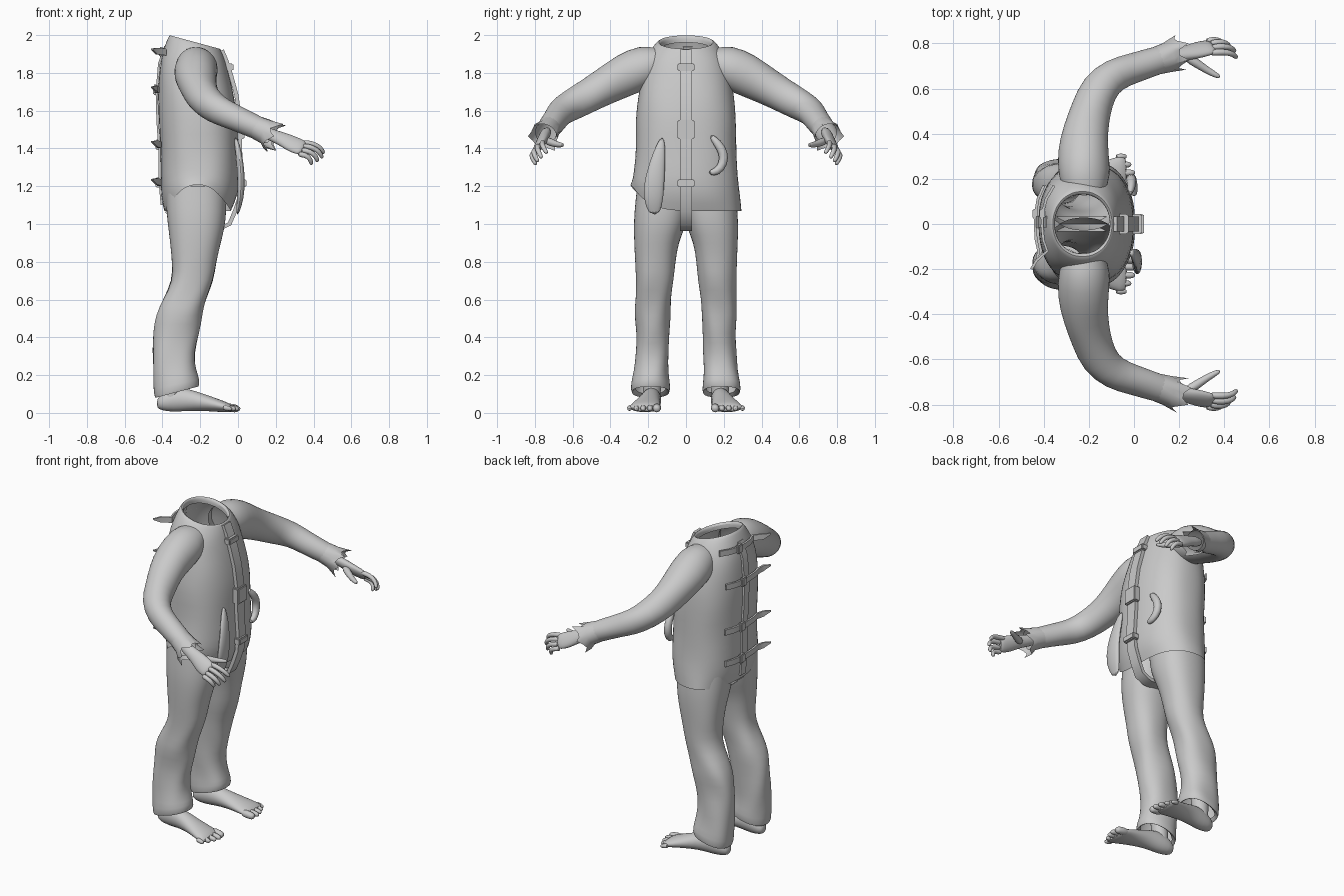
import bpy, bmesh, math, random
from mathutils import Vector

if "Cube" in bpy.data.objects:
    bpy.data.objects.remove(bpy.data.objects["Cube"])

random.seed(4)
GREY = bpy.data.materials.new("plain grey")
GREY.diffuse_color = (0.59, 0.59, 0.59, 1)
GREY.use_nodes = True
GREY.node_tree.nodes["Principled BSDF"].inputs["Base Color"].default_value = GREY.diffuse_color
Z = Vector((0, 0, 1))


def finish(name, bm, smooth=True, subdiv=0):
    bmesh.ops.recalc_face_normals(bm, faces=bm.faces)
    me = bpy.data.meshes.new(name)
    bm.to_mesh(me)
    bm.free()
    ob = bpy.data.objects.new(name, me)
    bpy.context.collection.objects.link(ob)
    me.materials.append(GREY)
    if subdiv:
        ob.modifiers.new("round", 'SUBSURF').levels = subdiv
        ob.modifiers["round"].render_levels = subdiv
    if smooth:
        bpy.context.view_layer.objects.active = ob
        ob.select_set(True)
        bpy.ops.object.shade_smooth_by_angle(angle=math.radians(55))
        ob.select_set(False)
    return ob


def skin(name, rings, caps=(False, False), smooth=True, subdiv=1):
    """Join rings of points into one surface."""
    bm = bmesh.new()
    vs = [[bm.verts.new(p) for p in r] for r in rings]
    n = len(vs[0])
    for a, b in zip(vs, vs[1:]):
        for i in range(n):
            j = (i + 1) % n
            bm.faces.new((a[i], a[j], b[j], b[i]))
    if caps[0]:
        bm.faces.new(vs[0])
    if caps[1]:
        bm.faces.new(vs[-1])
    return finish(name, bm, smooth, subdiv)


def power(v, e):
    return math.copysign(abs(v) ** (2 / e), v)


def tangents(pts):
    last = len(pts) - 1
    return [(pts[min(i + 1, last)] - pts[max(i - 1, 0)]).normalized() for i in range(len(pts))]


def tube_rings(path, radii, n=10, up=Z, s=1, wob=0):
    """Rings along a path; radii are numbers or (across, along-up) pairs."""
    pts = [Vector(p) for p in path]
    rings = []
    for k, (p, t, r) in enumerate(zip(pts, tangents(pts), radii)):
        a, b = r if isinstance(r, tuple) else (r, r)
        side = t.cross(Vector(up)).normalized()
        top = side.cross(t)
        ring = []
        for i in range(n):
            u = 2 * math.pi * i / n
            f = 1 + wob * math.sin(3 * u + 2.3 * k)
            q = p + side * a * f * math.cos(u) + top * b * f * math.sin(u)
            ring.append(Vector((q.x, q.y * s, q.z)))
        rings.append(ring)
    return rings


def ribbon(name, path, width, thick, across):
    """Flat strap following a path; widths may vary along it."""
    pts = [Vector(p) for p in path]
    w = Vector(across)
    rings = []
    for i, (p, t) in enumerate(zip(pts, tangents(pts))):
        h = (width[i] if isinstance(width, list) else width) / 2
        nrm = t.cross(w).normalized() * thick / 2
        rings.append([p + w * h + nrm, p + w * h - nrm, p - w * h - nrm, p - w * h + nrm])
    return skin(name, rings, (True, True), True, 0)


def box(name, centre, size):
    bm = bmesh.new()
    bmesh.ops.create_cube(bm, size=1)
    for v in bm.verts:
        v.co = Vector([c + q * d for c, q, d in zip(centre, v.co, size)])
    bmesh.ops.bevel(bm, geom=bm.edges[:], offset=0.006, segments=2, affect='EDGES')
    return finish(name, bm)


# Jacket body: height, back x, front x, half width, forward tilt, side hem lift
TORSO = [(1.07, -.39, -.035, .295, 0, .14), (1.15, -.41, 0, .285, 0, .09),
         (1.25, -.41, .008, .275, 0, .03), (1.4, -.41, 0, .265, 0, 0),
         (1.55, -.42, 0, .268, 0, 0), (1.68, -.425, -.02, .255, 0, 0),
         (1.78, -.42, -.045, .235, 0, 0), (1.86, -.41, -.065, .215, .005, 0),
         (1.92, -.39, -.08, .19, .02, 0), (1.955, -.37, -.09, .16, .034, 0),
         (1.967, -.36, -.095, .145, .036, 0), (1.955, -.35, -.108, .13, .036, 0),
         (1.925, -.352, -.105, .132, .036, 0)]
rings = []
for z, xb, xf, hy, tilt, lift in TORSO:
    ring = []
    for i in range(32):
        u = 2 * math.pi * i / 32
        e = 2.4 if z < 1.9 else 2.1
        c, d = power(math.cos(u), e), power(math.sin(u), e)
        f = 1 + (.012 * math.sin(5 * u + z * 22) if z < 1.8 else 0)
        ring.append(((xb + xf) / 2 + (xf - xb) / 2 * c * f, hy * d * f,
                     z - tilt * c + lift * max(0, -d) ** 3))
    rings.append(ring)
skin("jacket_body", rings)


def back_x(z, y):
    """Back surface of the jacket at a height and a side position."""
    for a, b in zip(TORSO, TORSO[1:]):
        if a[0] <= z <= b[0]:
            t = (z - a[0]) / (b[0] - a[0])
            xb, xf, hy = [a[k] + (b[k] - a[k]) * t for k in (1, 2, 3)]
            q = max(0, 1 - min(1, abs(y) / hy) ** 2.4) ** (1 / 2.4)
            return (xb + xf) / 2 - (xf - xb) / 2 * q
    return -.38


# Back fastening: centre flap and four straps with loose pointed ends
ribbon("back_flap", [(back_x(z, 0) - .006, .01, z) for z in (1.1, 1.25, 1.4, 1.55, 1.7, 1.85, 1.94)],
       .05, .012, (0, 1, 0))
for z in (1.91, 1.71, 1.42, 1.22):
    ys = (.17, .11, .05, -.01, -.07, -.12)
    path = [(min(back_x(z, y), -.34) - .014, y, z) for y in ys]
    path += [(-.43, -.16, z + .005), (-.455, -.2, z + .015)]
    ribbon("back_strap", path, [.035] * 7 + [.006], .012, (0, 0, 1))
    box("back_buckle", (back_x(z, .04) - .015, .045, z), (.025, .045, .055))

# Front strap running down and under the crotch
SPINE = [(-.085, 1.92), (-.06, 1.86), (-.035, 1.78), (-.008, 1.68), (.01, 1.55), (.01, 1.4),
         (.02, 1.25), (.012, 1.15), (-.015, 1.07), (-.045, 1.0), (-.1, .975), (-.2, .975),
         (-.3, 1.0), (-.38, 1.07)]
ribbon("front_strap", [(x, 0, z) for x, z in SPINE], .066, .022, (0, 1, 0))
for x, z, h in ((-.047, 1.83, .04), (.012, 1.5, .1), (.022, 1.215, .04)):
    box("strap_buckle", (x, 0, z), (.045, .09, h))

# Loose flap on one side, sleeve loop on the other
skin("hanging_flap", tube_rings([(-.015, -.125, 1.46), (.005, -.14, 1.38), (.018, -.165, 1.25),
                                 (.015, -.175, 1.14), (-.005, -.165, 1.045)],
                                [(.01, .01), (.035, .018), (.055, .022), (.06, .02), (.03, .008)],
                                10, (1, 0, 0)), (True, True))
skin("front_loop", tube_rings([(-.02, .13, 1.47), (-.01, .165, 1.43), (-.012, .2, 1.38),
                               (-.012, .2, 1.32), (0, .165, 1.275), (0, .12, 1.27)],
                              [(.012, .012), (.025, .02), (.028, .025), (.028, .025),
                               (.025, .02), (.015, .015)], 8, (1, 0, 0)), (True, True))

# Trouser leg: height, back x, front x, inner y, outer y
LEG = [(.13, -.42, -.23, .11, .265), (.095, -.44, -.205, .085, .29), (.15, -.445, -.205, .085, .292),
       (.22, -.45, -.22, .095, .275), (.32, -.452, -.235, .09, .268), (.42, -.45, -.205, .09, .258),
       (.52, -.435, -.19, .08, .275), (.6, -.4, -.17, .08, .268), (.7, -.345, -.13, .065, .265),
       (.8, -.35, -.115, .055, .27), (.9, -.36, -.09, .04, .275), (.98, -.37, -.07, .005, .277),
       (1.06, -.38, -.06, -.02, .275), (1.2, -.385, -.06, -.03, .26)]
# Foot: x, centre y, half width, bottom, top
FOOT = [(-.43, .175, .02, .03, .07), (-.41, .175, .042, .012, .1), (-.34, .18, .052, .003, .14),
        (-.27, .187, .052, .01, .13), (-.2, .197, .06, .01, .108), (-.12, .21, .075, .006, .08),
        (-.06, .218, .086, .002, .058), (-.03, .22, .08, .006, .042)]
# Sleeve centre line and radii
ARM = [(-.22, .14, 1.845), (-.22, .21, 1.835), (-.225, .32, 1.79), (-.215, .42, 1.735),
       (-.19, .51, 1.68), (-.155, .6, 1.635), (-.09, .665, 1.595), (0, .69, 1.555),
       (.09, .72, 1.515), (.17, .745, 1.48)]
ARM_R = [.09, .118, .115, .1, .09, .085, .075, .067, .064, .058]
# Fingers: knuckle, tip
FINGERS = [((.33, .757, 1.432), (.458, .738, 1.375)), ((.335, .78, 1.415), (.45, .765, 1.35)),
           ((.33, .798, 1.392), (.425, .785, 1.33)), ((.315, .808, 1.37), (.392, .795, 1.315))]

for s, side in ((1, "left"), (-1, "right")):
    rings = []
    for k, (z, xb, xf, yi, yo) in enumerate(LEG):
        ring = []
        for i in range(24):
            u = 2 * math.pi * i / 24
            c, d = power(math.cos(u), 2.3), power(math.sin(u), 2.3)
            f = 1 + (.035 * math.sin(4 * u + z * 19 + s) if .12 < z < .8 else 0)
            drop = .03 * c if k < 3 else 0
            ring.append(((xb + xf) / 2 + (xf - xb) / 2 * c * f,
                         s * ((yi + yo) / 2 + (yo - yi) / 2 * d * f), z + drop))
        rings.append(ring)
    skin(side + "_trouser_leg", rings)

    # Foot, ankle and toes
    rings = [[(x, s * (y + w * math.cos(a)), (lo + hi) / 2 + (hi - lo) / 2 * math.sin(a))
              for a in [2 * math.pi * i / 16 for i in range(16)]] for x, y, w, lo, hi in FOOT]
    skin(side + "_foot", rings, (True, True))
    skin(side + "_ankle", tube_rings([(-.35, .18, .06), (-.345, .18, .13), (-.34, .18, .24)],
                                     [.045, .05, .055], 12, (1, 0, 0), s))
    for i in range(5):
        r = .025 if i == 0 else .019 - .001 * i
        y, tip = .155 + .036 * i, (.005, .012, .004, -.012, -.032)[i]
        skin(side + "_toe", tube_rings([(-.08, y - .004, .03), (tip - .03, y, .026),
                                        (tip - .008, y, .021), (tip, y, .018)],
                                       [r, r, r * .85, r * .4], 8, Z, s), (True, True))

    # Sleeve with a torn cuff
    skin(side + "_sleeve", tube_rings(ARM, ARM_R, 20, Z, s, .03))
    rings = tube_rings([(.1, .723, 1.51), (.15, .738, 1.488), (.195, .752, 1.465)],
                       [.062, .067, .072], 18, Z, s)
    mid = sum(rings[2], Vector()) / 18
    for i, p in enumerate(rings[2]):
        out = (p - mid).normalized()
        low = max(0, -out.z) + max(0, out.y * s) * .5
        pull = random.uniform(.01, .03) if i % 3 == 0 else random.uniform(-.03, 0)
        p += Vector((pull, 0, 0)) + out * (low * .035 if i % 3 == 0 else 0)
    skin(side + "_torn_cuff", rings, subdiv=0)

    # Hand: palm, curled fingers and thumb
    skin(side + "_palm", tube_rings([(.12, .735, 1.495), (.2, .752, 1.463), (.245, .76, 1.445),
                                     (.29, .772, 1.422), (.335, .783, 1.405), (.35, .786, 1.398)],
                                    [(.03, .034), (.027, .036), (.027, .044), (.025, .052),
                                     (.021, .05), (.012, .04)], 14, (.2, -.59, .78), s), (True, True))
    for a, b in FINGERS:
        a, b = Vector(a), Vector(b)
        bend = Vector((.012, .014, .018))
        path = [a, a.lerp(b, .4) + bend, a.lerp(b, .75) + bend * .9, a.lerp(b, .95), b]
        skin(side + "_finger", tube_rings(path, [.017, .0155, .014, .012, .006], 8, (0, 1, 0), s),
             (True, True))
    skin(side + "_thumb", tube_rings([(.225, .745, 1.445), (.28, .71, 1.43), (.325, .68, 1.42),
                                      (.365, .658, 1.418), (.382, .65, 1.418)],
                                     [.024, .022, .017, .014, .006], 8, Z, s), (True, True))
